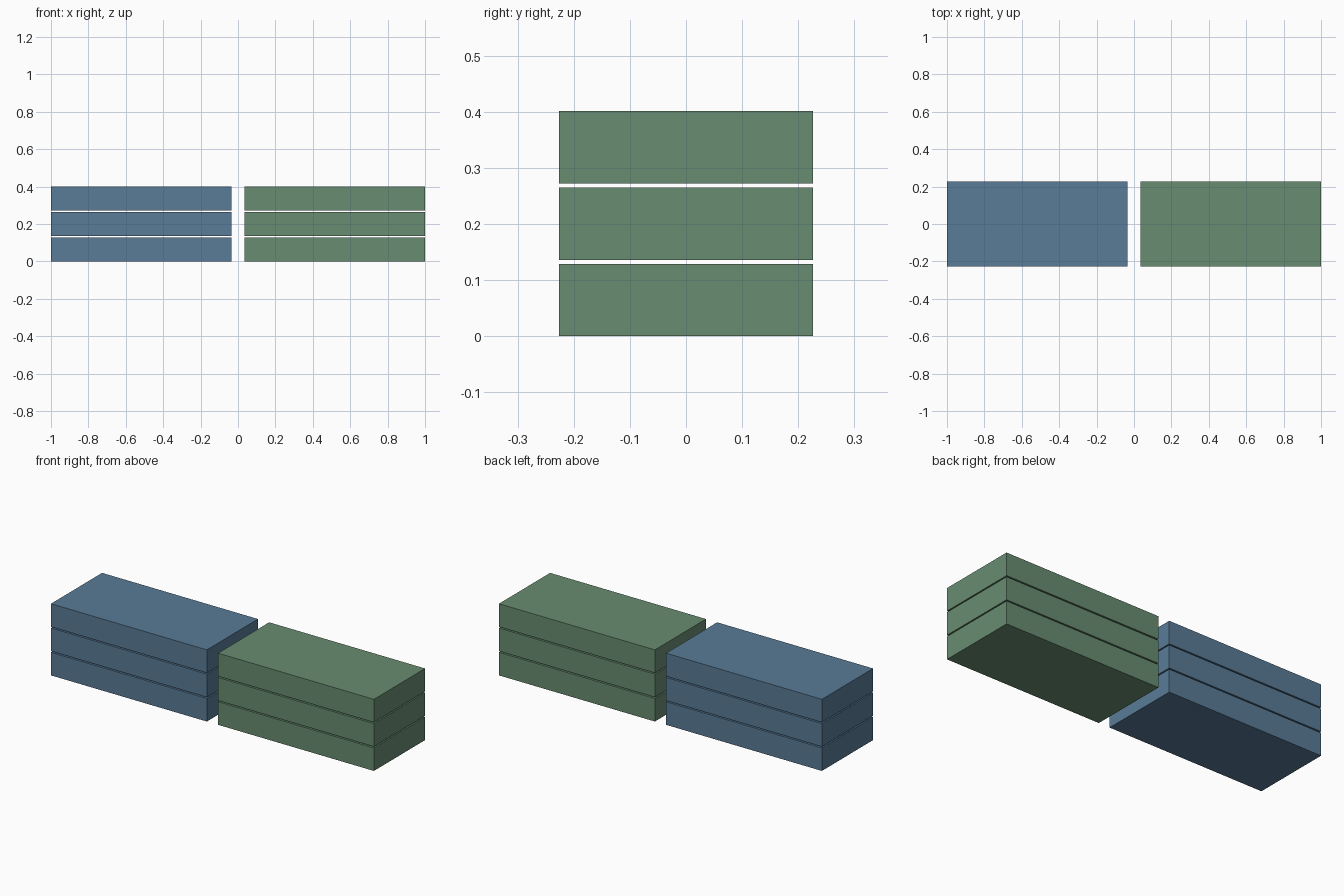
import bpy

if "Cube" in bpy.data.objects:
    bpy.data.objects.remove(bpy.data.objects["Cube"])

WIDTH, DEPTH, HEIGHT = 0.9655, 0.452, 0.129   # one slab
STEP = 0.136                                  # vertical spacing of slabs


def make_material(name, color):
    mat = bpy.data.materials.new(name)
    mat.diffuse_color = (*color, 1)
    mat.use_nodes = True
    mat.node_tree.nodes["Principled BSDF"].inputs["Base Color"].default_value = mat.diffuse_color
    return mat


def add_slab(name, x, z, mat):
    bpy.ops.mesh.primitive_cube_add(size=1, location=(x, 0, z))
    slab = bpy.context.object
    slab.name = name
    slab.scale = (WIDTH, DEPTH, HEIGHT)
    bpy.ops.object.transform_apply(location=False, rotation=False, scale=True)
    slab.data.materials.append(mat)


blue = make_material("blue", (0.10, 0.20, 0.31))
green = make_material("green", (0.14, 0.265, 0.165))

# Two stacks of three slabs, side by side with a narrow gap
for stack, side, mat in (("blue", -1, blue), ("green", 1, green)):
    for level, label in enumerate(("bottom", "middle", "top")):
        add_slab(f"{stack}_{label}_slab", side * (1 - WIDTH / 2),
                 HEIGHT / 2 + level * STEP, mat)
